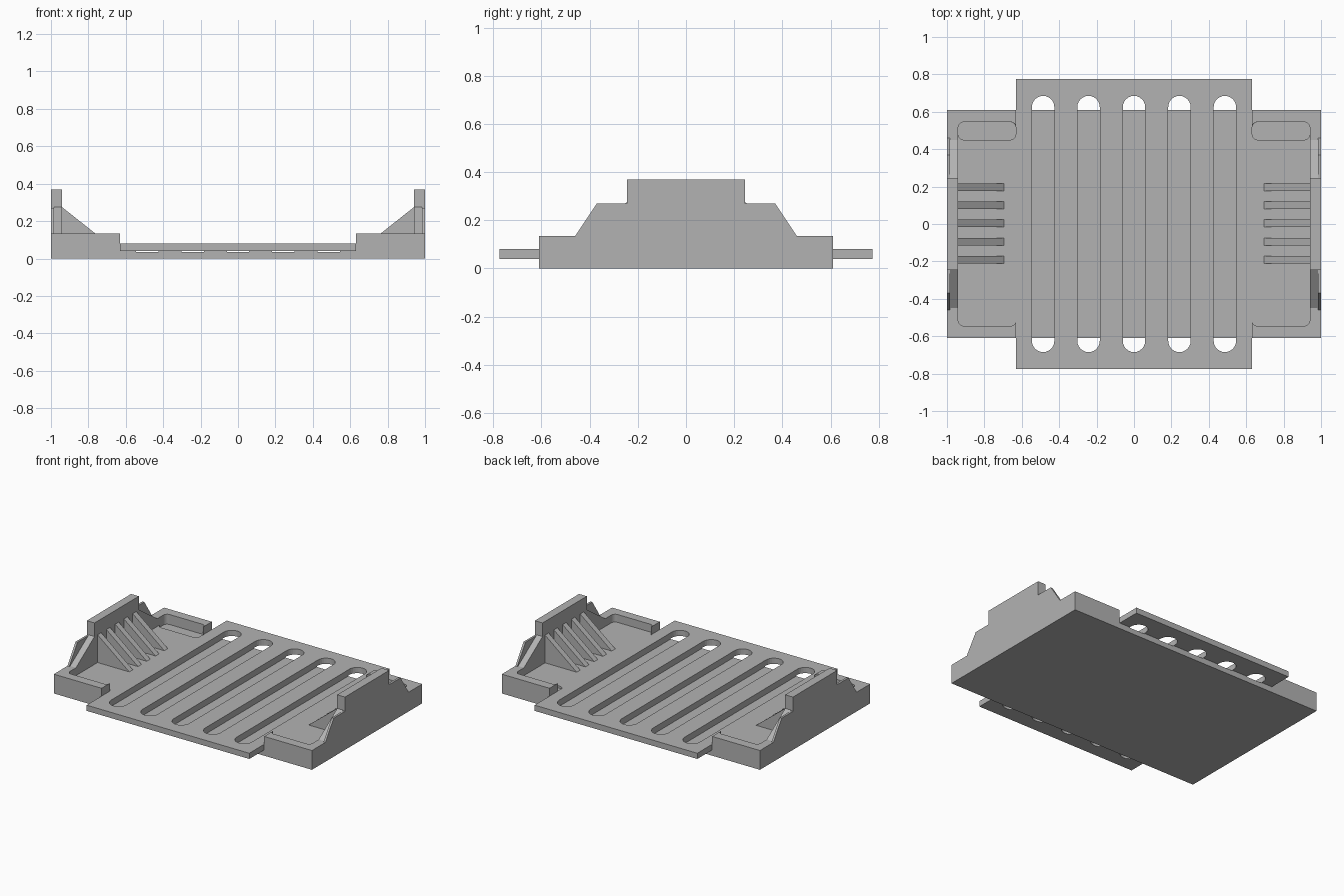
import bpy, bmesh
from math import cos, sin, pi, radians
from mathutils import Vector

old = bpy.data.objects.get("Cube")
if old:
    bpy.data.objects.remove(old, do_unlink=True)

GREY = (0.45, 0.45, 0.45, 1)
mat = bpy.data.materials.new("plain grey")
mat.use_nodes = True
mat.diffuse_color = GREY
mat.node_tree.nodes["Principled BSDF"].inputs["Base Color"].default_value = GREY

FLOOR, RIM, UNDER = 0.08, 0.135, 0.04


def prism(name, outline, lo, hi, axis="z", sx=1, sy=1):
    """Extrude a 2D outline along an axis; sx and sy mirror the result."""
    place = {"z": lambda a, b, c: (a, b, c),
             "x": lambda a, b, c: (c, a, b),
             "y": lambda a, b, c: (a, c, b)}[axis]
    bm = bmesh.new()
    base = bm.faces.new([bm.verts.new(place(a, b, lo)) for a, b in outline])
    ext = bmesh.ops.extrude_face_region(bm, geom=[base], use_keep_orig=True)
    verts = [v for v in ext["geom"] if isinstance(v, bmesh.types.BMVert)]
    bmesh.ops.translate(bm, verts=verts, vec=Vector(place(0, 0, hi - lo)))
    for v in bm.verts:
        v.co.x *= sx
        v.co.y *= sy
    bmesh.ops.recalc_face_normals(bm, faces=bm.faces)
    mesh = bpy.data.meshes.new(name)
    bm.to_mesh(mesh)
    bm.free()
    mesh.materials.append(mat)
    obj = bpy.data.objects.new(name, mesh)
    bpy.context.collection.objects.link(obj)
    return obj


def arc(cx, cy, r, start, end, steps=8):
    angles = [radians(start + (end - start) * i / steps) for i in range(steps + 1)]
    return [(cx + r * cos(t), cy + r * sin(t)) for t in angles]


def rounded_rect(x0, x1, y0, y1, r):
    return (arc(x1 - r, y1 - r, r, 0, 90) + arc(x0 + r, y1 - r, r, 90, 180)
            + arc(x0 + r, y0 + r, r, 180, 270) + arc(x1 - r, y0 + r, r, 270, 360))


def rect(x, y):
    return [(-x, -y), (x, -y), (x, y), (-x, y)]


def boolean(target, other, operation):
    mod = target.modifiers.new(other.name, "BOOLEAN")
    mod.operation = operation
    mod.solver = "EXACT"
    mod.object = other
    other.hide_render = True
    bpy.context.view_layer.objects.active = target
    bpy.ops.object.modifier_apply(modifier=mod.name)
    bpy.data.objects.remove(other, do_unlink=True)


# Base slab with a longer, thinner plate running front to back
outline = [(-1, -0.61), (1, -0.61), (1, 0.61), (-1, 0.61)]
tray = prism("tray_base", outline, 0, FLOOR)
boolean(tray, prism("plate", rect(0.63, 0.775), UNDER, FLOOR), "UNION")

# Long round-ended slots
for i in range(-2, 3):
    x = i * 0.243
    slot = arc(x, 0.625, 0.06, 0, 180, 12) + arc(x, -0.625, 0.06, 180, 360, 12)
    boolean(tray, prism("slot_cutter", slot, 0.036, 0.2), "DIFFERENCE")

# Shallow corner recesses in the floor
for sx in (-1, 1):
    for sy in (-1, 1):
        recess = rounded_rect(0.632, 0.94, 0.45, 0.545, 0.03)
        boolean(tray, prism("recess_cutter", recess, 0.065, 0.2, "z", sx, sy), "DIFFERENCE")

# Corner rims, hooked around the recesses
rim = ([(0.63, 0.61), (1, 0.61), (1, 0.44), (0.94, 0.44)]
       + arc(0.91, 0.515, 0.03, 0, 90) + arc(0.66, 0.515, 0.03, 90, 180))
for sx, side in ((-1, "right"), (1, "left")):
    for sy, end in ((-1, "front"), (1, "back")):
        prism(f"{end}_{side}_corner_rim", rim, FLOOR, RIM, "z", sx, sy)

# End walls: a stepped outer skin and a thicker inner wall with sloped shoulders
skin = [(0.46, RIM), (0.37, 0.27), (0.245, 0.27), (0.245, 0.37)]
inner = [(0.45, RIM), (0.245, 0.275), (0.245, 0.37)]


def symmetric(half):
    full = [(half[0][0], FLOOR)] + half
    return full + [(-y, z) for y, z in reversed(full)]


for sx, side in ((-1, "right"), (1, "left")):
    prism(f"{side}_wall_skin", symmetric(skin), 0.985, 1, "x", sx)
    prism(f"{side}_wall", symmetric(inner), 0.94, 0.985, "x", sx)
    # Triangular ribs bracing the wall
    for i in range(-2, 3):
        y = 0.003 + i * 0.097
        prism(f"{side}_rib", [(0.945, FLOOR), (0.695, FLOOR), (0.945, 0.278)],
              y - 0.02, y + 0.02, "y", sx)
